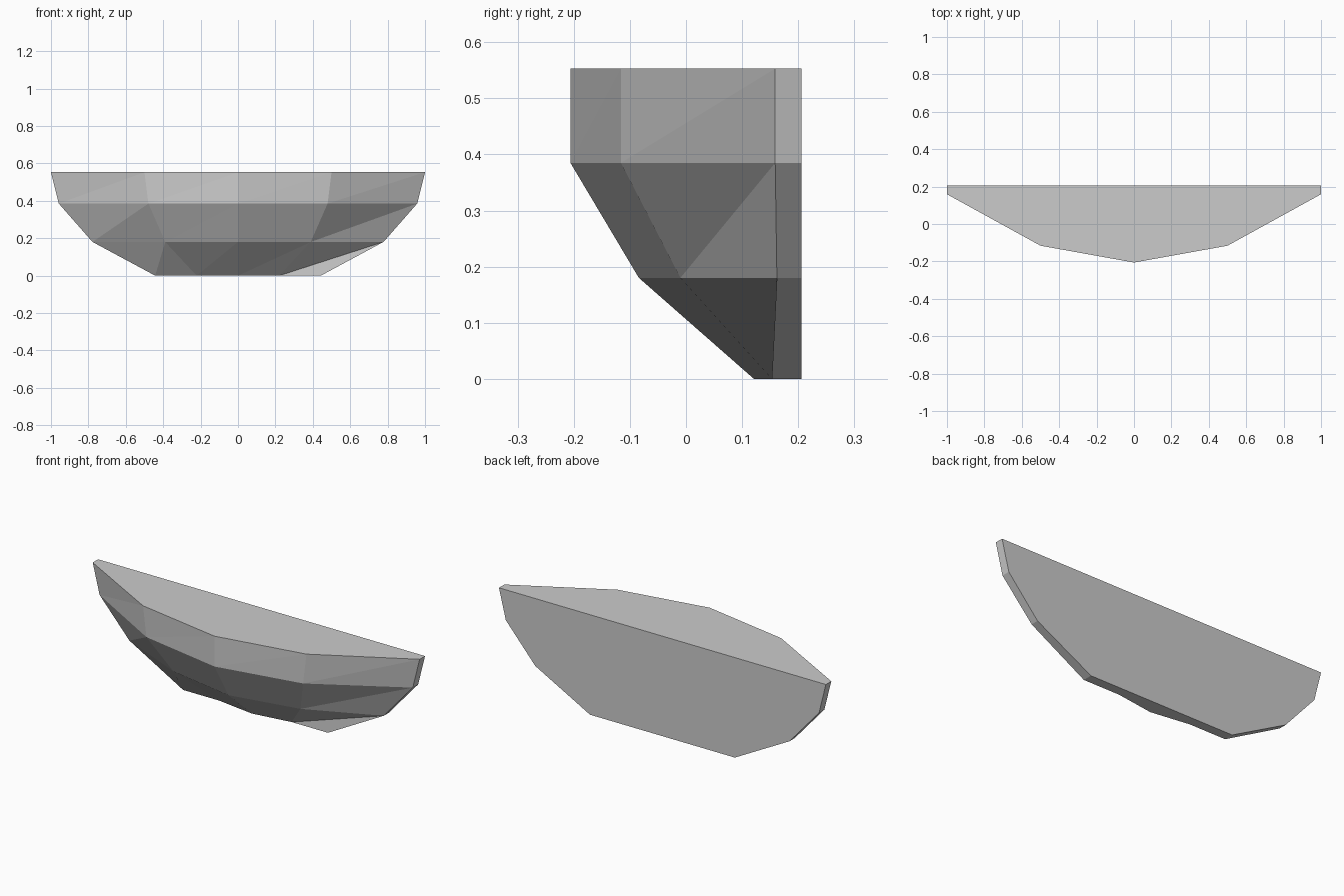
import bpy

default = bpy.data.objects.get("Cube")
if default:
    bpy.data.objects.remove(default, do_unlink=True)

# Plain grey finish
GREY = (0.6, 0.6, 0.6, 1.0)
mat = bpy.data.materials.new("light_grey")
mat.use_nodes = True
mat.diffuse_color = GREY
mat.node_tree.nodes["Principled BSDF"].inputs["Base Color"].default_value = GREY

# Tiers from bottom to top: height, half width, then side, middle and centre depth
BACK = 0.206
TIERS = [
    (0.0, 0.443, 0.153, 0.153, 0.121),
    (0.18, 0.778, 0.162, -0.01, -0.084),
    (0.385, 0.958, 0.159, -0.116, -0.206),
    (0.553, 1.0, 0.159, -0.116, -0.206),
]


def ring(z, half, side, middle, centre):
    """Outline of one tier, from the right back corner round the front."""
    right = [(-half, BACK, z), (-half, side, z), (-half / 2, middle, z)]
    left = [(-x, y, z) for x, y, z in reversed(right)]
    return right + [(0, centre, z)] + left


rings = [ring(*tier) for tier in TIERS]
n = len(rings[0])
verts = [p for r in rings for p in r]
faces = []

# Faceted front and sides, every quad split along the same diagonal
for level in range(len(rings) - 1):
    for i in range(n - 1):
        a = level * n + i
        b, c, d = a + 1, a + n + 1, a + n
        faces += [(a, b, c), (a, c, d)]

# Flat back, underside and top
    low, high = level * n, (level + 1) * n
    faces.append((low, high, high + n - 1, low + n - 1))
faces.append(tuple(reversed(range(n))))
faces.append(tuple(range(len(verts) - n, len(verts))))

mesh = bpy.data.meshes.new("wall_bowl")
mesh.from_pydata(verts, [], faces)
mesh.materials.append(mat)
mesh.validate()
mesh.update()
bowl = bpy.data.objects.new("wall_bowl", mesh)
bpy.context.collection.objects.link(bowl)
